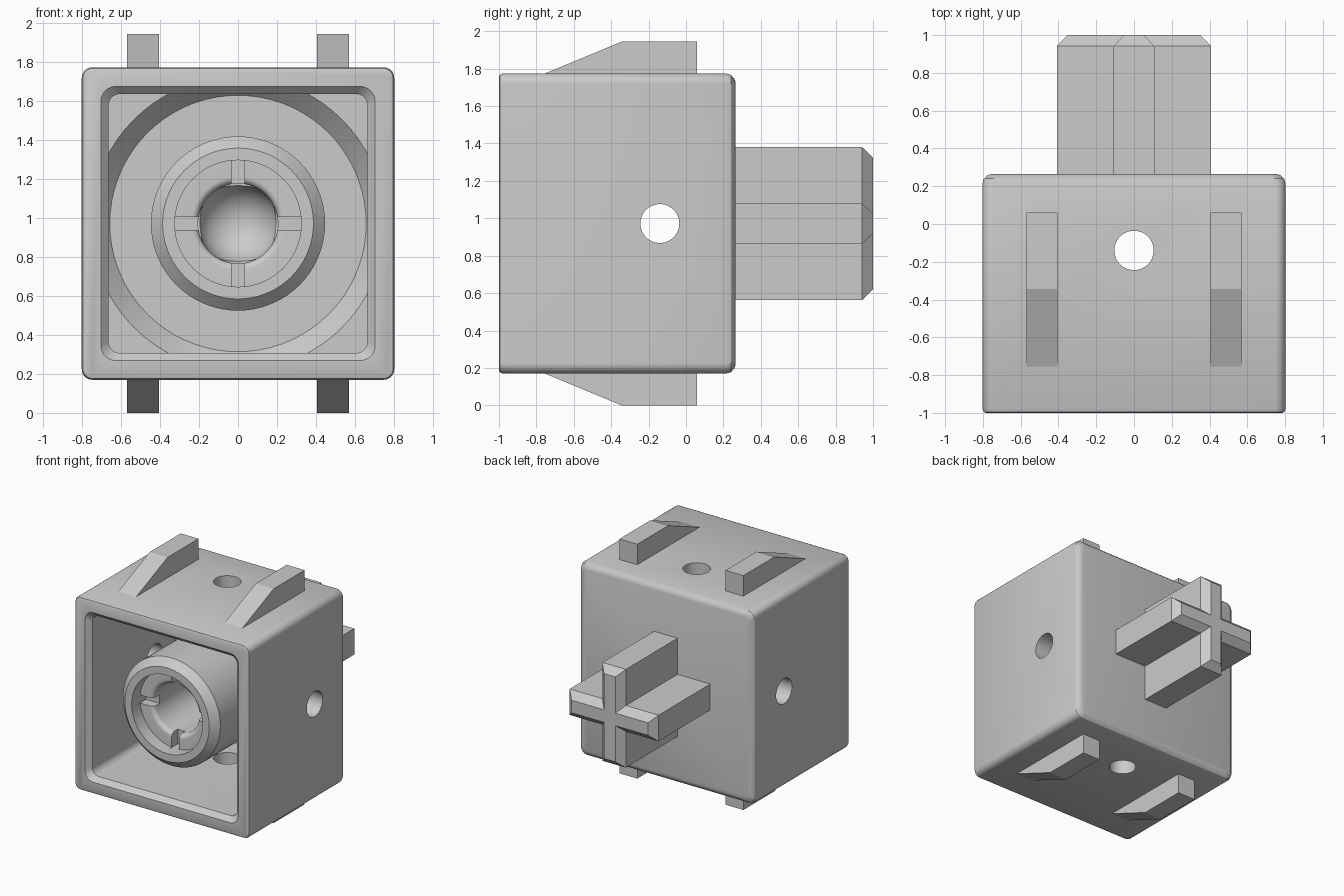
import bpy, bmesh, math
from mathutils import Vector

if "Cube" in bpy.data.objects:
    bpy.data.objects.remove(bpy.data.objects["Cube"], do_unlink=True)

MID = 0.972      # height of the main axis
STEPS = 18       # segments per rounded corner

grey = bpy.data.materials.new("light grey")
grey.use_nodes = True
COLOUR = (0.6, 0.6, 0.6, 1)
grey.diffuse_color = COLOUR
grey.node_tree.nodes["Principled BSDF"].inputs["Base Color"].default_value = COLOUR


def finish(name, bm):
    bmesh.ops.remove_doubles(bm, verts=bm.verts, dist=1e-5)
    bmesh.ops.recalc_face_normals(bm, faces=bm.faces)
    mesh = bpy.data.meshes.new(name)
    bm.to_mesh(mesh)
    bm.free()
    mesh.materials.append(grey)
    obj = bpy.data.objects.new(name, mesh)
    bpy.context.collection.objects.link(obj)
    return obj


def section(hx, hz, r, y):
    """Rounded rectangle across the main axis; a circle when r equals both halves."""
    pts = []
    for quarter, (sx, sz) in enumerate([(1, 1), (-1, 1), (-1, -1), (1, -1)]):
        for i in range(STEPS + 1):
            a = math.pi / 2 * (quarter + i / STEPS)
            pts.append(Vector((sx * (hx - r) + r * math.cos(a), y,
                               MID + sz * (hz - r) + r * math.sin(a))))
    return pts


def loft(name, sections):
    bm = bmesh.new()
    rings = [[bm.verts.new(p) for p in section(*s)] for s in sections]
    for a, b in zip(rings, rings[1:]):
        for i in range(len(a)):
            j = (i + 1) % len(a)
            bm.faces.new((a[i], a[j], b[j], b[i]))
    bm.faces.new(rings[0])
    bm.faces.new(rings[-1])
    return finish(name, bm)


def square(name, profile):
    return loft(name, [(h, h, r, y) for h, r, y in profile])


def lathe(name, profile):
    return loft(name, [(r, r, r, y) for r, y in profile])


def combine(obj, tool, operation="DIFFERENCE", keep=False):
    mod = obj.modifiers.new(operation, "BOOLEAN")
    mod.operation, mod.object, mod.solver = operation, tool, "EXACT"
    bpy.context.view_layer.objects.active = obj
    bpy.ops.object.modifier_apply(modifier=mod.name)
    if not keep:
        bpy.data.objects.remove(tool, do_unlink=True)


# Housing with rounded edges
housing = square("housing", [
    (0.785, 0.04, -1.0), (0.796, 0.05, -0.995), (0.802, 0.055, -0.98),
    (0.802, 0.055, 0.215), (0.795, 0.055, 0.24), (0.775, 0.05, 0.258),
    (0.755, 0.04, 0.265)])

# Square pocket that closes to a round, tapered end
pocket = square("pocket_cutter", [
    (0.74, 0.11, -1.04), (0.703, 0.075, -1.0), (0.665, 0.06, -0.96),
    (0.665, 0.06, 0.3)])
limit = lathe("pocket_end", [(1.2, -1.2), (1.2, 0.03), (0.755, 0.03), (0.658, 0.13)])
combine(pocket, limit, "INTERSECT")
combine(housing, pocket)

# Central socket: chamfered rim, recessed lip and domed bore
dome = [(0.205 * math.cos(a), -0.1 + 0.2 * math.sin(a))
        for a in [math.pi / 2 * i / 10 for i in range(1, 10)]]
lip = [(0.24 - 0.035 * math.sin(a), -0.785 - 0.035 * math.cos(a))
       for a in [math.pi / 2 * i / 6 for i in range(7)]]
socket = lathe("centre_socket", [
    (0.447, 0.2), (0.447, -0.87), (0.387, -0.93), (0.325, -0.93),
    (0.325, -0.82)] + lip + [(0.205, -0.1)] + dome)

# Crossed key slots in the lip
for hx, hz in [(0.325, 0.034), (0.034, 0.325)]:
    combine(socket, loft("slot_cutter", [(hx, hz, 0, -0.86), (hx, hz, 0, -0.74)]))

# Pin holes straight through, across and vertical
for axis in [(1, 0, 0), (0, 0, 1)]:
    bm = bmesh.new()
    bmesh.ops.create_cone(bm, cap_ends=True, segments=48, radius1=0.104,
                          radius2=0.104, depth=2.4)
    turn = Vector((0, 0, 1)).rotation_difference(Vector(axis)).to_matrix()
    bmesh.ops.rotate(bm, verts=bm.verts, matrix=turn)
    bmesh.ops.translate(bm, verts=bm.verts, vec=(0, -0.14, MID))
    drill = finish("pin_hole_cutter", bm)
    combine(socket, drill, keep=True)
    combine(housing, drill)

# Cross-shaped post at the back with a chamfered end
arms = []
for wide, tall in [(0.408, 0.108), (0.108, 0.408)]:
    arms.append(loft("cross_post", [
        (wide, tall, 0, 0.2), (wide, tall, 0, 0.942),
        (wide - 0.056, tall - 0.056, 0, 1.0)]))
post = arms[0]
combine(post, arms[1], "UNION")

# Ramped ribs above and below
RIB = [(-0.76, 0.8), (-0.345, 0.972), (0.06, 0.972), (0.06, 0.76), (-0.76, 0.76)]
ribs = []
for side, x in [("left", 0.487), ("right", -0.487)]:
    for level, sign in [("upper", 1), ("lower", -1)]:
        bm = bmesh.new()
        face = bm.faces.new([bm.verts.new((x - 0.082, y, MID + sign * z)) for y, z in RIB])
        ext = bmesh.ops.extrude_face_region(bm, geom=[face])
        moved = [v for v in ext["geom"] if isinstance(v, bmesh.types.BMVert)]
        bmesh.ops.translate(bm, verts=moved, vec=(0.164, 0, 0))
        ribs.append(finish(f"{level}_{side}_rib", bm))

# Smooth the curved surfaces, keep the edges crisp
bpy.ops.object.select_all(action="DESELECT")
for obj in (housing, socket):
    obj.select_set(True)
bpy.context.view_layer.objects.active = housing
bpy.ops.object.shade_smooth_by_angle(angle=math.radians(30))
